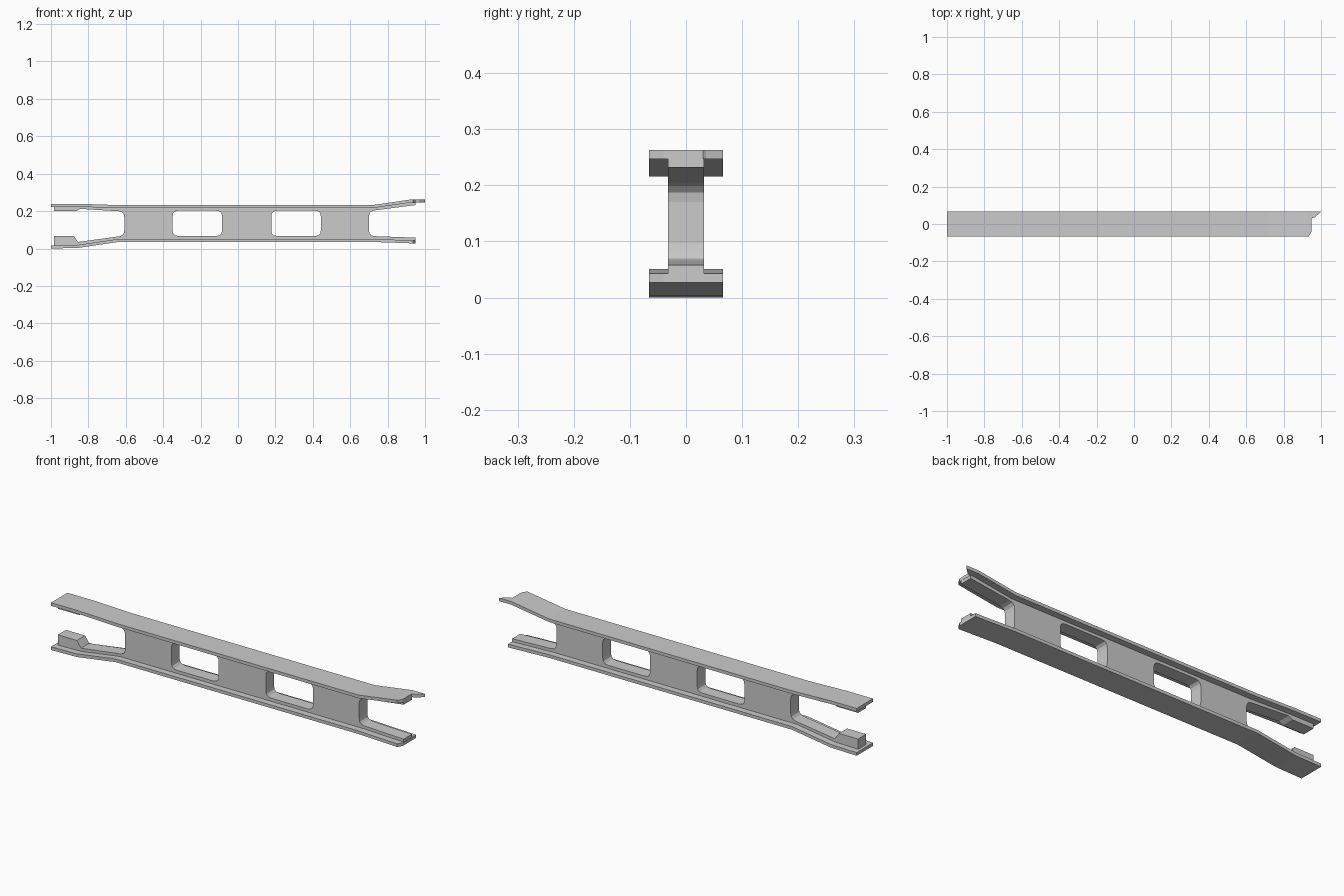
import bpy, bmesh
from mathutils import Vector

if "Cube" in bpy.data.objects:
    bpy.data.objects.remove(bpy.data.objects["Cube"])

W, WEB, T = 0.0655, 0.0325, 0.016


def flange(name, stations, ys, ends):
    """Bent plate: stations are (x, underside z); ends are tip x per column."""
    bm = bmesh.new()
    rows = [[bm.verts.new((x, y, z)) for y in ys] for x, z in stations]
    rows.append([bm.verts.new((ex, y, stations[-1][1] if ez is None else ez))
                 for y, (ex, ez) in zip(ys, ends)])
    for a, b in zip(rows, rows[1:]):
        for i in range(len(ys) - 1):
            bm.faces.new((a[i], b[i], b[i + 1], a[i + 1]))
    res = bmesh.ops.extrude_face_region(bm, geom=bm.faces[:], use_keep_orig=True)
    top = [g for g in res["geom"] if isinstance(g, bmesh.types.BMVert)]
    bmesh.ops.translate(bm, verts=top, vec=(0, 0, T))
    bmesh.ops.recalc_face_normals(bm, faces=bm.faces[:])
    bmesh.ops.dissolve_limit(bm, angle_limit=0.002, verts=bm.verts[:], edges=bm.edges[:])
    me = bpy.data.meshes.new(name)
    bm.to_mesh(me)
    bm.free()
    bpy.context.collection.objects.link(bpy.data.objects.new(name, me))


def rounded(points, n=3):
    """Round each (x, z, radius) corner of an outline; radius 0 stays sharp."""
    out = []
    for i, (x, z, r) in enumerate(points):
        p = Vector((x, z))
        if r == 0:
            out.append(p)
            continue
        a = Vector(points[i - 1][:2])
        b = Vector(points[(i + 1) % len(points)][:2])
        s, e = p + (a - p).normalized() * r, p + (b - p).normalized() * r
        for k in range(n + 1):
            t = k / n
            out.append(s * (1 - t) ** 2 + p * 2 * t * (1 - t) + e * t * t)
    return out


# Top flange with hooked right tip
flange("top_flange",
       [(-1, .223), (-.85, .223), (-.64, .216), (.72, .216), (.93, .247)],
       [-W, -.04, .03, .036, W],
       [(.935, None), (.95, None), (.95, None), (.968, None), (1, None)])

# Bottom flange with one clipped right corner
flange("bottom_flange",
       [(-1, 0), (-.855, .003), (-.64, .035), (.72, .035), (.93, .0275)],
       [-W, -.04, W],
       [(.935, .027), (.95, .027), (.95, .027)])

# Web: outline with open forks at both ends, plus two windows
R = .03
outline = [
    (-.985, .008, 0), (-.855, .011, 0), (-.64, .043, 0), (.72, .043, 0), (.949, .031, 0),
    (.949, .058, 0), (.70, .067, R), (.70, .20, R), (.949, .232, 0),
    (.949, .257, 0), (.93, .257, 0), (.72, .224, 0), (-.64, .224, 0), (-.85, .231, 0),
    (-.985, .231, 0), (-.985, .20, 0), (-.865, .20, 0), (-.845, .212, 0),
    (-.65, .20, 0), (-.608, .198, R), (-.608, .068, R), (-.65, .063, 0),
    (-.855, .035, 0), (-.878, .068, 0), (-.985, .068, 0)]
loops = [outline]
for x0, x1 in ((-.35, -.085), (.178, .443)):
    loops.append([(x0, .067, R), (x1, .067, R), (x1, .202, R), (x0, .202, R)])

cu = bpy.data.curves.new("web_outline", "CURVE")
cu.dimensions = "2D"
cu.fill_mode = "BOTH"
cu.extrude = WEB
for loop in loops:
    pts = rounded(loop)
    sp = cu.splines.new("POLY")
    sp.points.add(len(pts) - 1)
    for q, p in zip(sp.points, pts):
        q.co = (p.x, p.y, 0, 1)
    sp.use_cyclic_u = True
tmp = bpy.data.objects.new("web_outline", cu)
bpy.context.collection.objects.link(tmp)
bpy.context.view_layer.update()
dg = bpy.context.evaluated_depsgraph_get()
me = bpy.data.meshes.new_from_object(tmp.evaluated_get(dg))
bpy.data.objects.remove(tmp)

# Stand the web upright in the x-z plane
bm = bmesh.new()
bm.from_mesh(me)
for v in bm.verts:
    v.co = (v.co.x, -v.co.z, v.co.y)
bmesh.ops.remove_doubles(bm, verts=bm.verts[:], dist=1e-5)
bmesh.ops.recalc_face_normals(bm, faces=bm.faces[:])
for f in bm.faces:
    f.smooth = False
bm.to_mesh(me)
bm.free()
me.name = "web"
bpy.context.collection.objects.link(bpy.data.objects.new("web", me))
